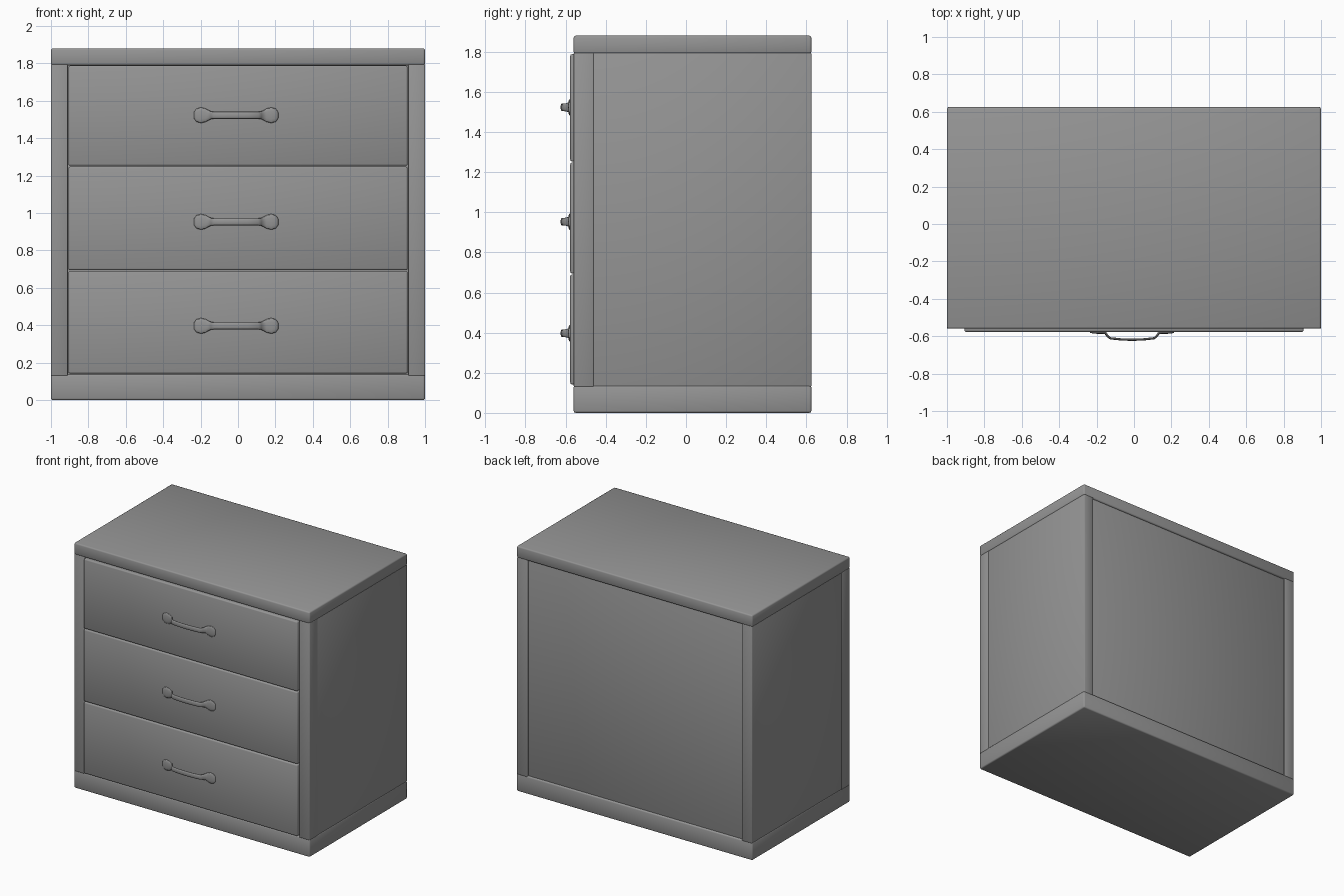
import bpy, bmesh, math

if "Cube" in bpy.data.objects:
    bpy.data.objects.remove(bpy.data.objects["Cube"])

dark_grey = bpy.data.materials.new("dark_grey")
dark_grey.diffuse_color = (0.3, 0.3, 0.3, 1)
dark_grey.use_nodes = True
dark_grey.node_tree.nodes["Principled BSDF"].inputs["Base Color"].default_value = dark_grey.diffuse_color


def add_mesh(name, bm):
    bmesh.ops.recalc_face_normals(bm, faces=bm.faces)
    for f in bm.faces:
        f.smooth = True
    mesh = bpy.data.meshes.new(name)
    bm.to_mesh(mesh)
    bm.free()
    mesh.materials.append(dark_grey)
    obj = bpy.data.objects.new(name, mesh)
    bpy.context.collection.objects.link(obj)
    return obj


def box(name, x, y, z, bevel=0.008):
    bm = bmesh.new()
    bmesh.ops.create_cube(bm, size=1)
    for v in bm.verts:
        for i, (lo, hi) in enumerate((x, y, z)):
            v.co[i] = lo if v.co[i] < 0 else hi
    obj = add_mesh(name, bm)
    # Softly shaded rounded edges
    mod = obj.modifiers.new("rounded_edges", 'BEVEL')
    mod.width = bevel
    mod.segments = 2
    return obj


def handle(name, z):
    # Stations of one half: offset from centre, y, half height, half thickness
    half = [(0.225, -0.578, 0.018, 0.003), (0.212, -0.58, 0.035, 0.005),
            (0.188, -0.581, 0.042, 0.006), (0.163, -0.581, 0.036, 0.006),
            (0.143, -0.583, 0.025, 0.007), (0.131, -0.600, 0.020, 0.006),
            (0.117, -0.611, 0.019, 0.006), (0.06, -0.617, 0.019, 0.006)]
    path = ([(-s, *r) for s, *r in half] + [(0, -0.619, 0.019, 0.006)]
            + half[::-1])
    bm = bmesh.new()
    rings = []
    n = 12
    for i, (s, y, h, t) in enumerate(path):
        a, b = path[max(i - 1, 0)], path[min(i + 1, len(path) - 1)]
        ds, dy = b[0] - a[0], b[1] - a[1]
        length = math.hypot(ds, dy)
        nx, ny = -dy / length, ds / length
        ring = []
        for k in range(n):
            ang = 2 * math.pi * k / n
            off = t * math.cos(ang)
            ring.append(bm.verts.new((-0.01 + s + nx * off, y + ny * off,
                                      z + h * math.sin(ang))))
        rings.append(ring)
    for r0, r1 in zip(rings, rings[1:]):
        for k in range(n):
            j = (k + 1) % n
            bm.faces.new((r0[k], r0[j], r1[j], r1[k]))
    bm.faces.new(rings[0])
    bm.faces.new(rings[-1])
    add_mesh(name, bm)


FRONT, BACK = -0.56, 0.625

# Top board and plinth
box("top_board", (-1, 1), (FRONT, BACK), (1.79, 1.88), 0.01)
box("plinth", (-1, 1), (FRONT, BACK), (0, 0.137), 0.01)

# Side boards with a front post each
for label, s in (("left", -1), ("right", 1)):
    box(label + "_front_post", sorted((s * 0.91, s)), (FRONT, -0.46),
        (0.13, 1.795), 0.005)
    box(label + "_side_board", sorted((s * 0.91, s * 0.998)), (-0.47, BACK),
        (0.13, 1.795), 0.005)

# Recessed back panel
box("back_panel", (-0.915, 0.915), (0.58, 0.612), (0.13, 1.795), 0.004)

# Drawer fronts with handles
drawers = [(0.142, 0.69, 0.397), (0.695, 1.248, 0.953), (1.253, 1.788, 1.523)]
for i, (z0, z1, zh) in enumerate(drawers, 1):
    box(f"drawer_front_{i}", (-0.907, 0.907), (-0.577, -0.50), (z0, z1), 0.009)
    handle(f"drawer_handle_{i}", zh)
